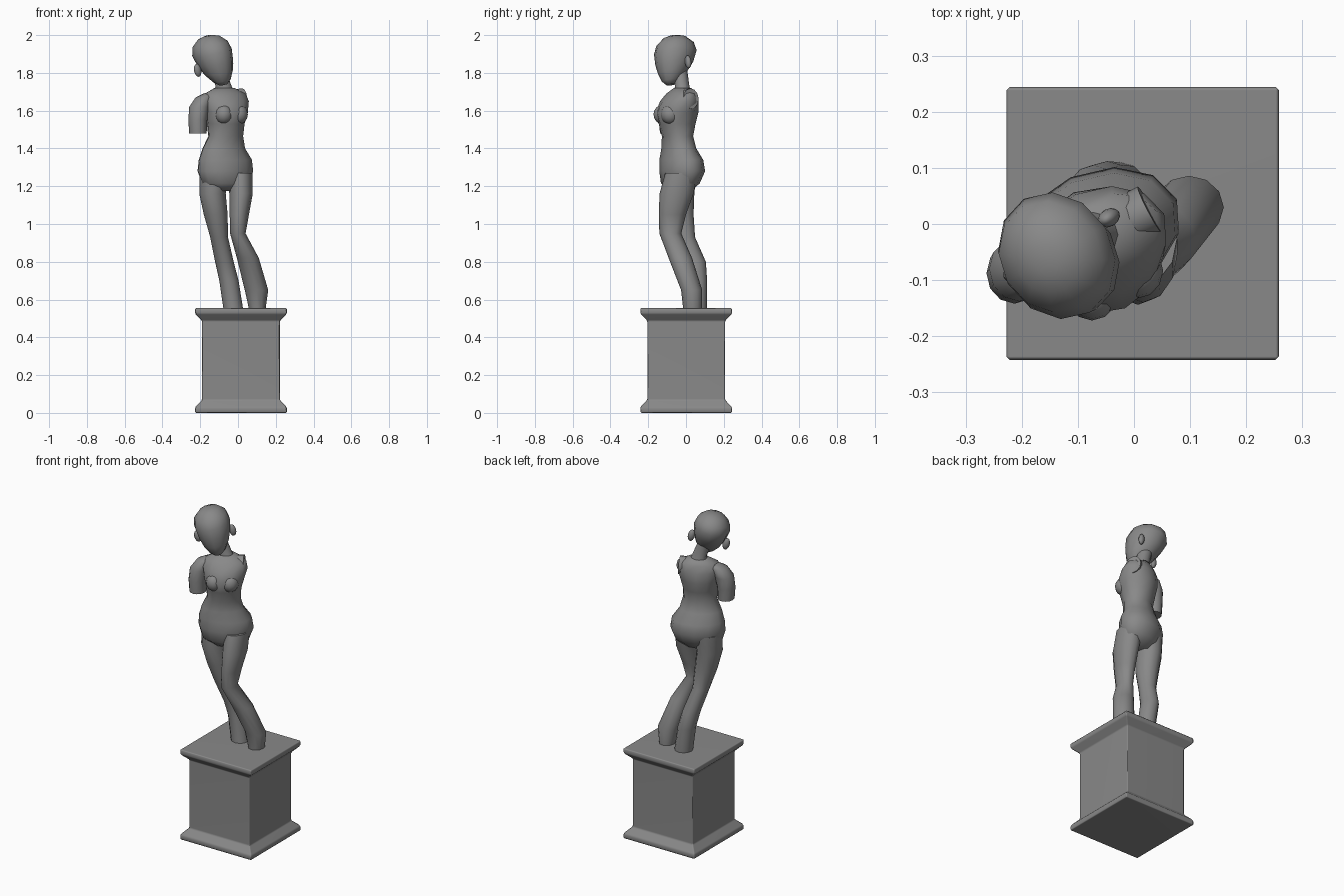
import bpy, bmesh, math
from mathutils import Matrix, Vector

if "Cube" in bpy.data.objects:
    bpy.data.objects.remove(bpy.data.objects["Cube"])

stone = bpy.data.materials.new("grey_stone")
stone.diffuse_color = (0.25, 0.25, 0.25, 1)
stone.use_nodes = True
stone.node_tree.nodes["Principled BSDF"].inputs["Base Color"].default_value = stone.diffuse_color


def finish(name, bm, matrix=None, angle=60):
    bmesh.ops.recalc_face_normals(bm, faces=bm.faces)
    if matrix:
        bm.transform(matrix)
    me = bpy.data.meshes.new(name)
    bm.to_mesh(me)
    bm.free()
    me.materials.append(stone)
    ob = bpy.data.objects.new(name, me)
    bpy.context.collection.objects.link(ob)
    bpy.ops.object.select_all(action='DESELECT')
    ob.select_set(True)
    bpy.context.view_layer.objects.active = ob
    bpy.ops.object.shade_smooth_by_angle(angle=math.radians(angle))
    return ob


def loft(name, rings, rot=0, n=12, matrix=None, angle=60):
    """Skin elliptical rings given as (x, y, z, radius_x, radius_y)."""
    bm = bmesh.new()
    c, s = math.cos(math.radians(rot)), math.sin(math.radians(rot))
    loops = []
    for x, y, z, rx, ry in rings:
        loop = []
        for i in range(n):
            a = 2 * math.pi * i / n
            u, v = rx * math.cos(a), ry * math.sin(a)
            loop.append(bm.verts.new((x + u * c - v * s, y + u * s + v * c, z)))
        loops.append(loop)
    for a, b in zip(loops, loops[1:]):
        for i in range(n):
            j = (i + 1) % n
            bm.faces.new((a[i], a[j], b[j], b[i]))
    bm.faces.new(loops[0])
    bm.faces.new(loops[-1])
    return finish(name, bm, matrix, angle)


def ellipsoid(name, matrix, radii):
    bm = bmesh.new()
    bmesh.ops.create_uvsphere(bm, u_segments=12, v_segments=8, radius=1)
    return finish(name, bm, matrix @ Matrix.Diagonal((*radii, 1)))


# Pedestal: square profile with flared base and cornice
profile = [(0, .243), (.03, .243), (.068, .206), (.488, .206), (.525, .243), (.555, .243)]
ped = loft("pedestal", [(.0155, .001, z, h * 2 ** .5, h * 2 ** .5) for z, h in profile],
           rot=45, n=4)
bev = ped.modifiers.new("soft_edges", 'BEVEL')
bev.width, bev.segments, bev.limit_method = .006, 1, 'ANGLE'
for p in ped.data.polygons:
    p.use_smooth = True
ped.modifiers.new("flat_panels", 'WEIGHTED_NORMAL')

# Torso: turned toward the figure's left
loft("torso", [
    (-.062, -.030, 1.175, .075, .055), (-.064, -.030, 1.215, .135, .095),
    (-.067, -.020, 1.28, .157, .113), (-.067, -.025, 1.34, .150, .108),
    (-.075, -.038, 1.40, .120, .086), (-.065, -.045, 1.465, .096, .080),
    (-.065, -.047, 1.53, .101, .097), (-.062, -.047, 1.59, .115, .113),
    (-.065, -.035, 1.65, .130, .096), (-.068, -.025, 1.69, .118, .070),
    (-.072, -.018, 1.72, .055, .045)], rot=24)
loft("neck", [(-.072, -.018, 1.69, .060, .048), (-.076, -.02, 1.73, .042, .038),
              (-.105, -.035, 1.81, .042, .042)])

# Bust
for side, x, y in (("left", .005, -.083), ("right", -.075, -.122)):
    ellipsoid("bust_" + side, Matrix.Translation((x, y, 1.58)), (.047, .05, .052))

# Broken arm stump and the cut shoulder on the other side
loft("arm_stump", [
    (-.212, -.088, 1.478, .046, .050), (-.213, -.088, 1.55, .050, .054),
    (-.204, -.080, 1.62, .054, .058), (-.180, -.066, 1.67, .045, .050),
    (-.155, -.052, 1.693, .022, .025)])
axis = Vector((.88, .46, .08))
loft("cut_shoulder", [(0, 0, -.07, .04, .045), (0, 0, -.03, .046, .054), (0, 0, 0, .046, .054)],
     matrix=Matrix.Translation((.028, .026, 1.664)) @ axis.to_track_quat('Z', 'Y').to_matrix().to_4x4(),
     angle=50)

# Legs
loft("leg_right", [
    (-.130, -.030, 1.27, .075, .085), (-.135, -.038, 1.16, .070, .082),
    (-.118, -.028, 1.05, .063, .068), (-.100, -.005, .93, .047, .053),
    (-.072, .048, .80, .049, .057), (-.048, .060, .70, .051, .052),
    (-.025, .058, .55, .052, .052)])
loft("leg_left", [
    (.012, -.025, 1.27, .065, .085), (.016, -.050, 1.16, .062, .090),
    (.007, -.072, 1.05, .051, .072), (-.001, -.083, .95, .041, .058),
    (.052, -.030, .82, .058, .062), (.098, .030, .65, .062, .056),
    (.102, .035, .55, .044, .050)])

# Head: egg shape turned and tilted, with small ears
head = (Matrix.Translation((-.13, -.052, 1.87)) @ Matrix.Rotation(math.radians(30), 4, 'Z')
        @ Matrix.Rotation(math.radians(-13), 4, 'Y'))
loft("head", [
    (0, -.052, -.136, .022, .022), (0, -.047, -.115, .046, .048),
    (0, -.030, -.07, .074, .080), (0, -.014, -.02, .092, .104),
    (0, .000, .04, .103, .117), (0, .004, .085, .092, .102),
    (0, .005, .118, .058, .064), (0, .005, .130, .022, .025)], matrix=head)
for side, s in (("left", 1), ("right", -1)):
    ellipsoid("ear_" + side, head @ Matrix.Translation((.1 * s, .012, -.035)),
              (.02, .016, .035))
